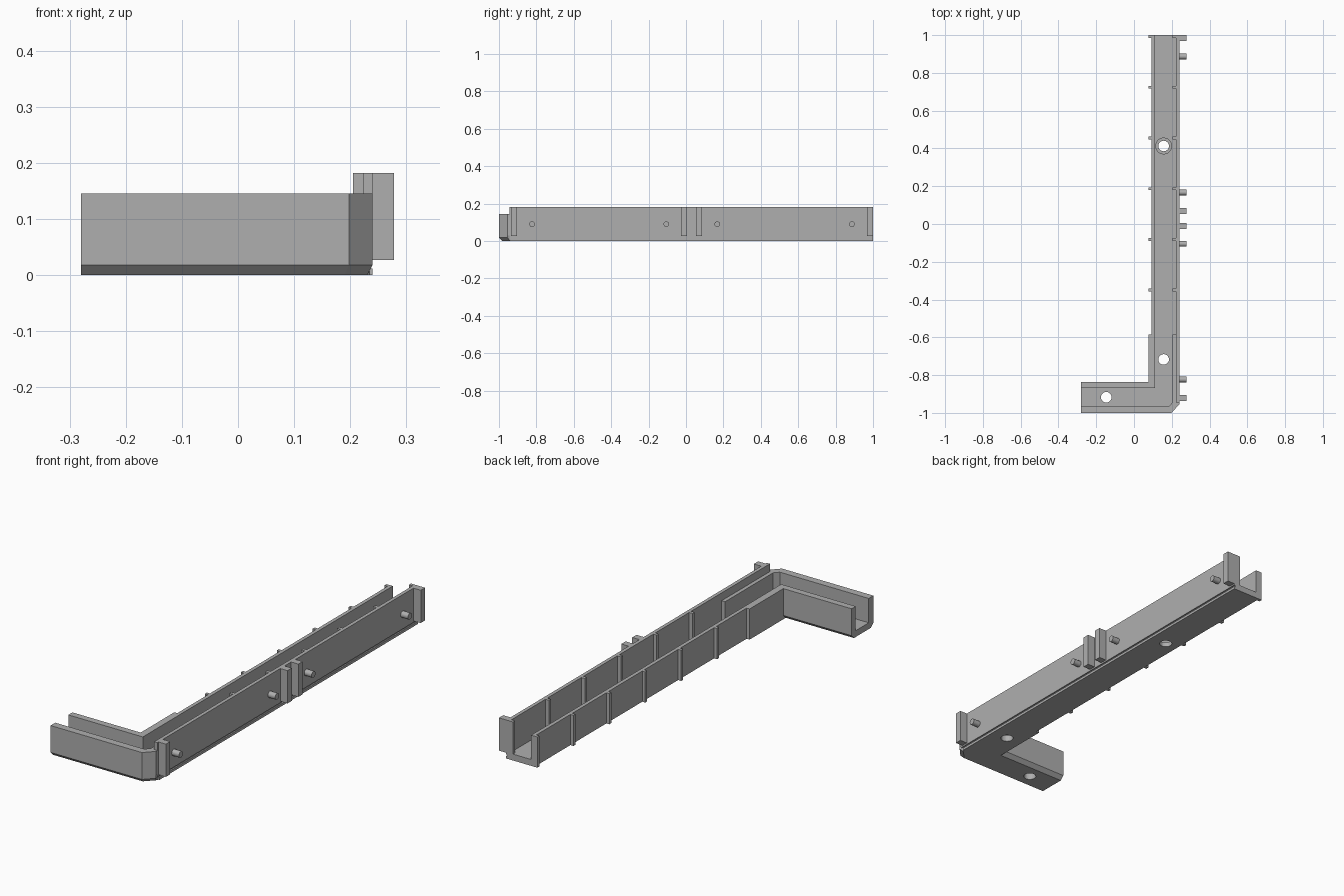
import bpy, bmesh, math
from mathutils import Matrix

cube = bpy.data.objects.get("Cube")
if cube:
    bpy.data.objects.remove(cube, do_unlink=True)

grey = bpy.data.materials.new("matte_grey")
grey.use_nodes = True
tone = (0.43, 0.43, 0.43, 1)
grey.diffuse_color = tone
grey.node_tree.nodes["Principled BSDF"].inputs["Base Color"].default_value = tone


def finish(name, bm):
    bmesh.ops.recalc_face_normals(bm, faces=bm.faces)
    mesh = bpy.data.meshes.new(name)
    bm.to_mesh(mesh)
    bm.free()
    mesh.materials.append(grey)
    ob = bpy.data.objects.new(name, mesh)
    bpy.context.collection.objects.link(ob)
    return ob


def loft(name, loops):
    """Join matching point loops into a closed solid."""
    bm = bmesh.new()
    rings = [[bm.verts.new(p) for p in loop] for loop in loops]
    n = len(rings[0])
    for a, b in zip(rings, rings[1:]):
        for i in range(n):
            j = (i + 1) % n
            bm.faces.new((a[i], a[j], b[j], b[i]))
    bm.faces.new(rings[0])
    bm.faces.new(rings[-1])
    return finish(name, bm)


def upright(name, outline, z0, z1):
    return loft(name, [[(x, y, z) for x, y in outline] for z in (z0, z1)])


def box(name, x0, x1, y0, y1, z0, z1):
    return upright(name, [(x0, y0), (x1, y0), (x1, y1), (x0, y1)], z0, z1)


def cylinder(name, centre, radius, depth, along_x=False, top=None):
    bm = bmesh.new()
    turn = Matrix.Rotation(math.pi / 2 if along_x else 0, 4, "Y")
    bmesh.ops.create_cone(bm, cap_ends=True, segments=24, radius1=radius,
                          radius2=top or radius, depth=depth,
                          matrix=Matrix.Translation(centre) @ turn)
    return finish(name, bm)


def drill(target, cutter):
    cutter.hide_render = True
    mod = target.modifiers.new("hole", "BOOLEAN")
    mod.operation, mod.solver, mod.object = "DIFFERENCE", "EXACT", cutter
    bpy.context.view_layer.objects.active = target
    bpy.ops.object.modifier_apply(modifier=mod.name)
    bpy.data.objects.remove(cutter, do_unlink=True)


LOW, HIGH, FLOOR = 0.145, 0.182, 0.03
JOIN = -0.585   # where the straight channel meets the corner piece

# Straight channel: uneven U section with a thin slot above the outer lip
section = [(0.0926, 0), (0.24, 0), (0.24, 0.012), (0.234, 0.012), (0.234, 0.02),
           (0.24, 0.02), (0.24, HIGH), (0.223, HIGH), (0.223, FLOOR),
           (0.11, FLOOR), (0.11, LOW), (0.0926, LOW)]
channel = loft("straight_channel", [[(x, y, z) for x, z in section] for y in (JOIN, 1)])
drill(channel, cylinder("hole_cutter", (0.157, 0.413, 0), 0.028, 0.2))
drill(channel, cylinder("sink_cutter", (0.157, 0.413, FLOOR), 0.042, 0.016))

# Corner floor with chamfered lower edges
foot = [(-0.28, -0.982), (0.19, -0.982), (0.23, -0.94), (0.234, -0.935),
        (0.234, JOIN), (0.077, JOIN), (0.077, -0.855), (-0.28, -0.855)]
outline = [(-0.28, -1), (0.198, -1), (0.24, -0.955), (0.234, -0.945),
           (0.234, JOIN), (0.077, JOIN), (0.077, -0.837), (-0.28, -0.837)]
corner = loft("corner_floor", [[(x, y, 0) for x, y in foot],
                               [(x, y, 0.018) for x, y in outline],
                               [(x, y, FLOOR) for x, y in outline]])
for x, y in ((0.157, -0.717), (-0.147, -0.917)):
    drill(corner, cylinder("hole_cutter", (x, y, 0), 0.028, 0.2))

# Corner walls
upright("corner_outer_wall",
        [(-0.28, -1), (0.198, -1), (0.24, -0.955), (0.24, -0.945), (0.234, -0.945),
         (0.234, JOIN), (0.205, JOIN), (0.205, -0.943), (0.185, -0.965),
         (-0.28, -0.965)], FLOOR, LOW)
upright("corner_inner_wall",
        [(-0.28, -0.868), (0.11, -0.868), (0.11, JOIN), (0.077, JOIN),
         (0.077, -0.837), (-0.28, -0.837)], FLOOR, LOW)
box("tall_wall_extension", 0.223, 0.24, -0.945, JOIN, 0.02, HIGH)
box("lip_extension", 0.234, 0.24, -0.93, JOIN, 0, 0.012)

# Upright ribs on both walls
for i in range(6):
    y = 0.9925 - 0.2685 * i
    a, b = y - 0.0075, y + 0.0075
    box("low_wall_rib", 0.077, 0.0926, a, b, 0, LOW)
    box("tall_wall_rib", 0.205, 0.223, a, b, FLOOR, HIGH)

# Outer guide blocks and pegs
for y in (-0.92, -0.011, 0.07, 0.984):
    box("guide_block", 0.236, 0.278, y - 0.016, y + 0.016, 0.027, HIGH)
for y in (-0.823, -0.105, 0.167, 0.887):
    peg = cylinder("peg", (0.257, y, 0.09), 0.015, 0.042, along_x=True)
    for face in peg.data.polygons:
        face.use_smooth = len(face.vertices) == 4
